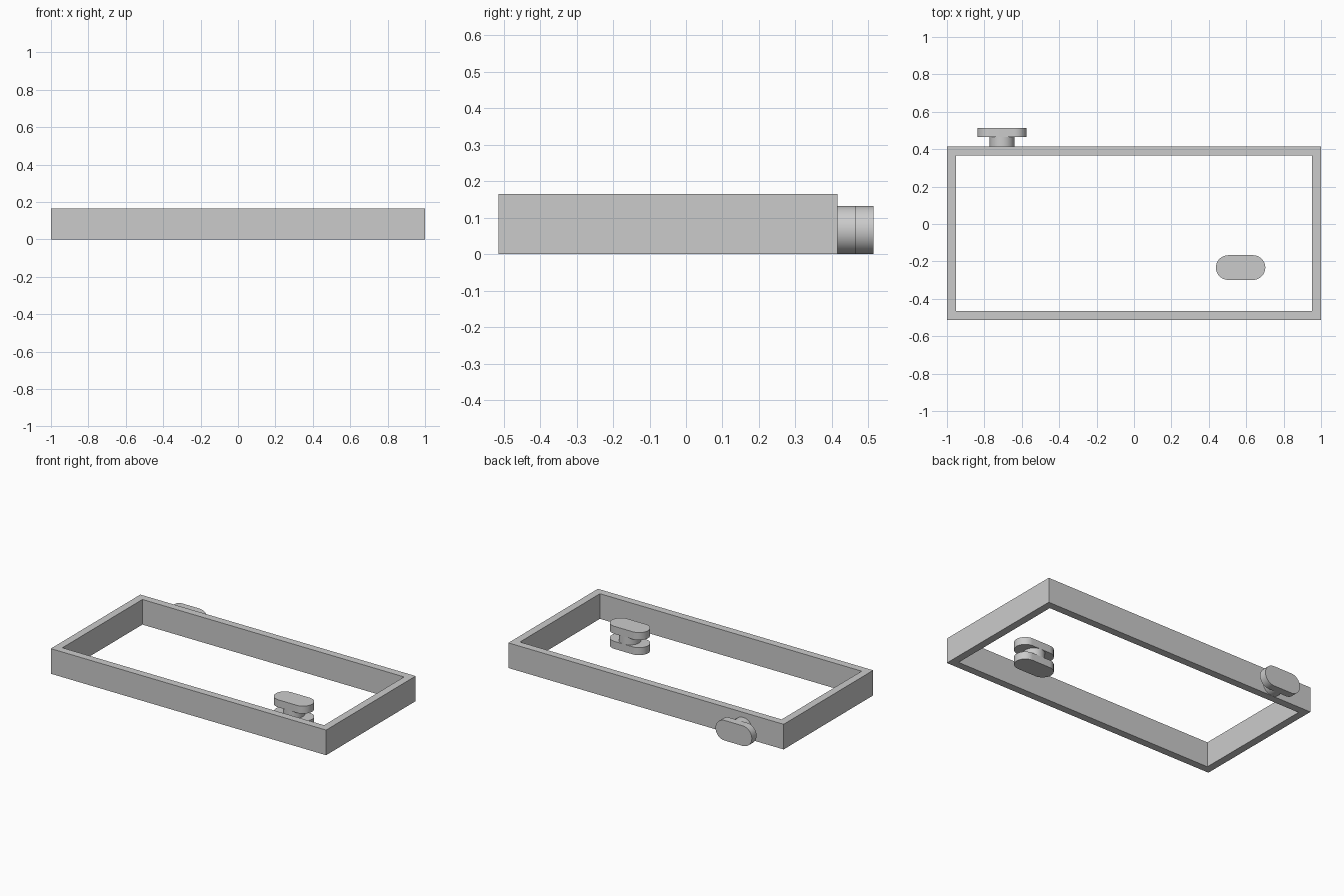
import bpy, bmesh, math
from mathutils import Matrix

cube = bpy.data.objects.get("Cube")
if cube:
    bpy.data.objects.remove(cube, do_unlink=True)

T = 0.0494          # wall and plate thickness
R = 0.066           # knob end radius
HEIGHT = 0.165
BACK, FRONT = 0.415, -0.514

grey = bpy.data.materials.new("light_grey")
grey.use_nodes = True
colour = (0.6, 0.6, 0.6, 1)
grey.diffuse_color = colour
grey.node_tree.nodes["Principled BSDF"].inputs["Base Color"].default_value = colour


def finish(name, bm, smooth=False):
    bmesh.ops.recalc_face_normals(bm, faces=bm.faces)
    mesh = bpy.data.meshes.new(name)
    bm.to_mesh(mesh)
    bm.free()
    obj = bpy.data.objects.new(name, mesh)
    bpy.context.collection.objects.link(obj)
    mesh.materials.append(grey)
    if smooth:
        bpy.ops.object.select_all(action="DESELECT")
        obj.select_set(True)
        bpy.context.view_layer.objects.active = obj
        bpy.ops.object.shade_smooth_by_angle(angle=math.radians(30))
    return obj


def slot_prism(name, half_straight, base, matrix):
    """Rounded slot (a circle when half_straight is 0), T thick, rising from base."""
    bm = bmesh.new()
    n = 32
    verts = []
    for side in (1, -1):
        for i in range(n + (1 if half_straight else 0)):
            a = math.pi * i / n - math.pi / 2
            verts.append(bm.verts.new((side * (half_straight + R * math.cos(a)),
                                       side * R * math.sin(a), base)))
    face = bm.faces.new(verts)
    top = bmesh.ops.extrude_face_region(bm, geom=[face], use_keep_orig=True)["geom"]
    moved = [v for v in top if isinstance(v, bmesh.types.BMVert)]
    bmesh.ops.translate(bm, verts=moved, vec=(0, 0, T))
    bm.transform(matrix)
    return finish(name, bm, smooth=True)


# Open rectangular frame: ring of quads extruded upward
bm = bmesh.new()
loops = []
for inset in (0, T):
    x, y0, y1 = 1 - inset, FRONT + inset, BACK - inset
    loops.append([bm.verts.new((px, py, 0))
                  for px, py in ((-x, y0), (x, y0), (x, y1), (-x, y1))])
outer, inner = loops
ring = [bm.faces.new((outer[i], outer[(i + 1) % 4], inner[(i + 1) % 4], inner[i]))
        for i in range(4)]
top = bmesh.ops.extrude_face_region(bm, geom=ring, use_keep_orig=True)["geom"]
bmesh.ops.translate(bm, verts=[v for v in top if isinstance(v, bmesh.types.BMVert)],
                    vec=(0, 0, HEIGHT))
finish("frame", bm)

# Knob fixed on the back wall, pointing backward
back = Matrix.Translation((-0.706, BACK, R)) @ Matrix.Rotation(-math.pi / 2, 4, "X")
slot_prism("back_knob_stem", 0, 0, back)
slot_prism("back_knob_plate", R, T, back)

# Loose double-ended knob standing inside the frame
loose = Matrix.Translation((0.57, -0.233, 0))
slot_prism("loose_knob_lower_plate", R, 0, loose)
slot_prism("loose_knob_stem", 0, T, loose)
slot_prism("loose_knob_upper_plate", R, 2 * T, loose)
